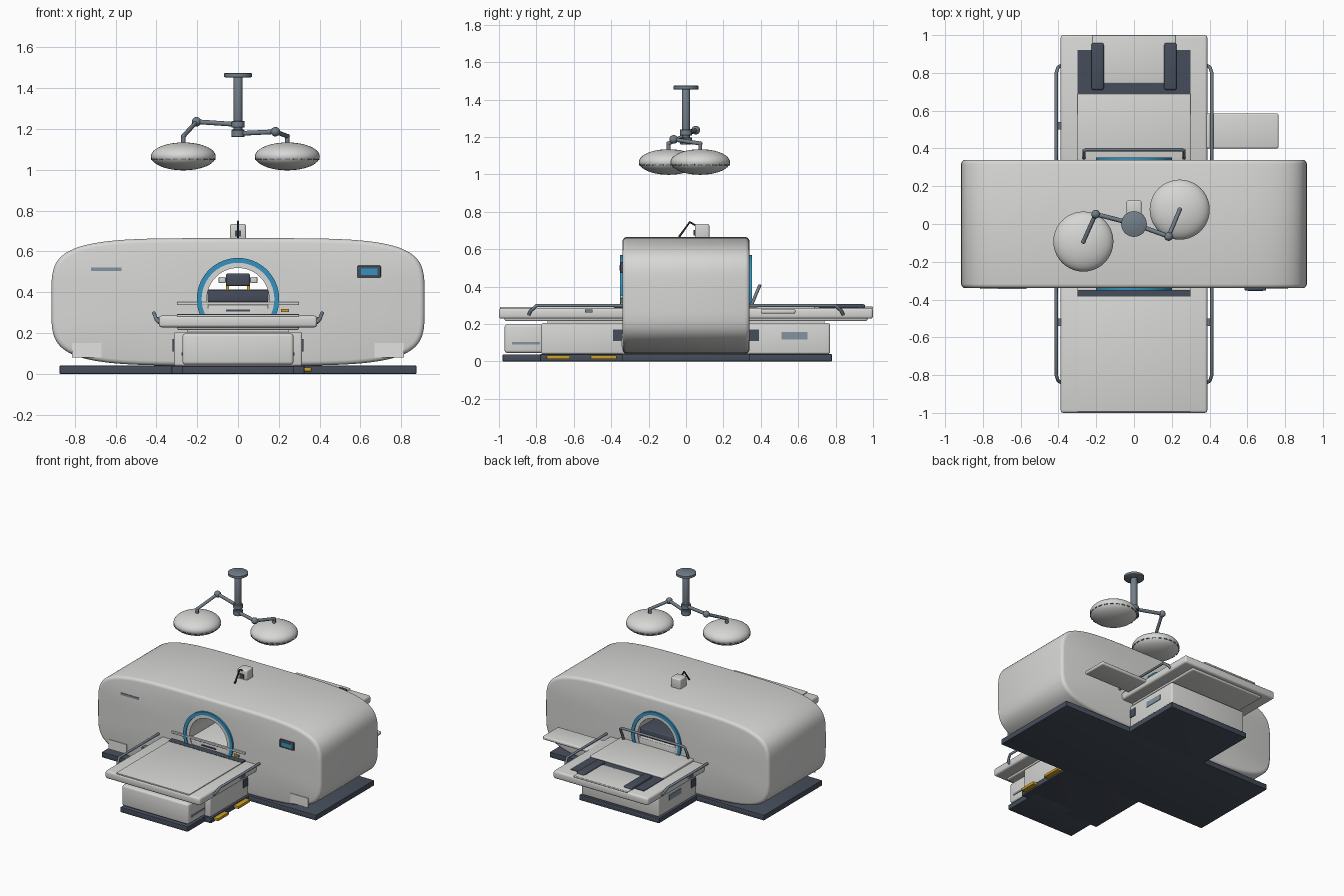
import bpy, bmesh, math
from mathutils import Vector

if "Cube" in bpy.data.objects:
    bpy.data.objects.remove(bpy.data.objects["Cube"])

COLOURS = {
    "white": (0.68, 0.68, 0.67), "pale_label": (0.76, 0.76, 0.75),
    "navy": (0.062, 0.076, 0.105), "steel": (0.17, 0.21, 0.25),
    "blue": (0.035, 0.29, 0.52), "yellow": (0.62, 0.36, 0.02),
    "slate": (0.23, 0.29, 0.35), "black": (0.02, 0.022, 0.028),
}
MATS = {}
for n, c in COLOURS.items():
    MATS[n] = bpy.data.materials.new(n)
    MATS[n].diffuse_color = (*c, 1)


def finish(name, bm, mat, smooth=True):
    bmesh.ops.recalc_face_normals(bm, faces=bm.faces)
    me = bpy.data.meshes.new(name)
    bm.to_mesh(me)
    bm.free()
    me.materials.append(MATS[mat])
    ob = bpy.data.objects.new(name, me)
    bpy.context.collection.objects.link(ob)
    if smooth:
        bpy.ops.object.select_all(action='DESELECT')
        ob.select_set(True)
        bpy.context.view_layer.objects.active = ob
        bpy.ops.object.shade_smooth_by_angle(angle=math.radians(35))
    return ob


def box(name, x, y, z, mat, bevel=0.0):
    """Box from (min, max) ranges, with optional rounded edges."""
    bm = bmesh.new()
    bmesh.ops.create_cube(bm, size=1)
    for v in bm.verts:
        v.co = [r[0] + (c + 0.5) * (r[1] - r[0]) for c, r in zip(v.co, (x, y, z))]
    if bevel:
        bmesh.ops.bevel(bm, geom=bm.edges[:], offset=bevel, segments=3,
                        profile=0.5, affect='EDGES')
    return finish(name, bm, mat, bevel > 0)


def loft(name, rings, mat, closed=False):
    """Skin a list of equal-length point rings."""
    bm = bmesh.new()
    vs = [[bm.verts.new(p) for p in r] for r in rings]
    n = len(vs[0])
    pairs = list(zip(vs, vs[1:])) + ([(vs[-1], vs[0])] if closed else [])
    for a, b in pairs:
        for i in range(n):
            j = (i + 1) % n
            bm.faces.new((a[i], a[j], b[j], b[i]))
    if not closed:
        bm.faces.new(vs[0])
        bm.faces.new(vs[-1])
    return finish(name, bm, mat)


def lathe(name, centre, profile, mat, n=32):
    """Vertical turned part from (radius, z) points."""
    cx, cy = centre
    ang = [2 * math.pi * i / n for i in range(n)]
    return loft(name, [[(cx + r * math.cos(t), cy + r * math.sin(t), z) for t in ang]
                       for r, z in profile], mat)


def disc(name, c, r, z0, z1, mat):
    return lathe(name, c, [(r * .93, z0), (r, z0 + .003), (r, z1 - .003), (r * .93, z1)], mat)


def tube(name, pts, r, mat):
    cu = bpy.data.curves.new(name, 'CURVE')
    cu.dimensions = '3D'
    cu.bevel_depth = r
    cu.bevel_resolution = 3
    cu.use_fill_caps = True
    sp = cu.splines.new('POLY')
    sp.points.add(len(pts) - 1)
    for p, q in zip(sp.points, pts):
        p.co = (*q, 1)
    cu.materials.append(MATS[mat])
    ob = bpy.data.objects.new(name, cu)
    bpy.context.collection.objects.link(ob)
    return ob


def ball(name, c, r, mat, zscale=1.0):
    bm = bmesh.new()
    bmesh.ops.create_uvsphere(bm, u_segments=40, v_segments=24, radius=r)
    for v in bm.verts:
        v.co = Vector((v.co.x, v.co.y, v.co.z * zscale)) + Vector(c)
    return finish(name, bm, mat)


# Scanner housing: soft superellipse with a round bore through it
N = 128
BZ = 0.366
ANG = [2 * math.pi * i / N for i in range(N)]


def shell_ring(inset, y):
    a, b, e = 0.915 - inset, 0.3125 - inset, 2 / 4.5
    return [(a * math.copysign(abs(math.cos(t)) ** e, math.cos(t)), y,
             0.3525 + b * math.copysign(abs(math.sin(t)) ** e, math.sin(t))) for t in ANG]


def bore_ring(r, y):
    return [(r * math.cos(t), y, BZ + r * math.sin(t)) for t in ANG]


rim = [(0.022, .34), (0.011, .337), (0.003, .329), (0, .318)]
rings = [bore_ring(.165, -.34)] + [shell_ring(i, -y) for i, y in rim]
rings += [shell_ring(i, y) for i, y in reversed(rim)] + [bore_ring(.165, .34)]
loft("scanner_housing", rings, "white", closed=True)


def bore_band(name, r0, r1, y0, y1, mat):
    loft(name, [bore_ring(r0, y0), bore_ring(r1, y0), bore_ring(r1, y1), bore_ring(r0, y1)],
         mat, closed=True)


bore_band("bore_liner", .153, .181, -.346, .346, "white")
bore_band("front_light_ring", .178, .202, -.352, -.335, "blue")
bore_band("rear_light_ring", .178, .202, .335, .352, "blue")

# Bore interior: deck, pad and head coil
box("bore_deck", (-.148, .148), (-.34, .34), (.22, .345), "white", .005)
box("deck_slot", (-.06, .06), (-.346, -.338), (.305, .315), "navy")
box("bore_pad", (-.15, .15), (.0, .33), (.352, .412), "navy", .008)
box("head_coil", (-.06, .06), (.05, .2), (.43, .492), "navy", .01)
for s in (-1, 1):
    box("coil_side", sorted((s * .06, s * .095)), (.08, .17), (.445, .475), "white", .005)
    box("coil_post", sorted((s * .045, s * .06)), (.1, .13), (.40, .45), "yellow")

# Housing front details
box("front_ledge", (-.3, .3), (-.352, -.335), (.337, .352), "white", .003)
box("warning_label", (.21, .25), (-.349, -.339), (.303, .318), "yellow")
box("display_frame", (.585, .70), (-.352, -.335), (.472, .53), "navy", .005)
box("display_screen", (.603, .684), (-.355, -.35), (.485, .516), "blue")
box("name_stripe", (-.72, -.57), (-.344, -.336), (.505, .521), "slate")
for s in (-1, 1):
    box("lower_vent", sorted((s * .67, s * .815)), (-.345, -.337), (.08, .15), "pale_label")

# Cross-shaped floor base
box("base_cross", (-.875, .875), (-.34, .34), (0, .04), "navy", .004)
box("base_long", (-.325, .325), (-.78, .78), (0, .039), "navy", .004)
box("base_front", (-.275, .275), (-.98, -.7), (0, .038), "navy", .004)
for y in ((-.745, -.62), (-.51, -.37)):
    box("foot_pedal", (.32, .36), y, (.012, .032), "yellow", .003)

# Pedestals
box("front_pedestal", (-.315, .315), (-.775, -.3), (.038, .205), "white", .012)
box("front_pedestal_nose", (-.272, .272), (-.97, -.74), (.045, .198), "white", .015)
box("rear_pedestal", (-.315, .315), (.3, .77), (.038, .205), "white", .012)
for s in (-1, 1):
    def side(x):
        return sorted((s * (x - .003), s * (x + .004)))
    box("front_vent", side(.316), (-.39, -.34), (.11, .17), "navy")
    box("rear_vent", side(.316), (.34, .39), (.11, .17), "navy")
    box("rear_side_panel", side(.315), (.51, .65), (.118, .157), "slate")
    box("nose_stripe", side(.272), (-.93, -.78), (.09, .104), "slate")

# Patient tables, front and rear
for nm, s in (("front", -1), ("rear", 1)):
    def span(a, b):
        return sorted((s * a, s * b))
    box(nm + "_table_neck", (-.25, .25), span(.3, .74), (.19, .225), "white")
    box(nm + "_table_keel", (-.30, .30), span(.3, .97), (.215, .245), "white", .01)
    box(nm + "_table_top", (-.388, .388), span(.3, 1.0), (.228, .285), "white", .014)
    # Side rails with bent-down ends
    for k in (-1, 1):
        tube(nm + "_side_rail", [(k * .385, s * .84, .25), (k * .402, s * .83, .27),
                                 (k * .412, s * .80, .298), (k * .412, s * .335, .298)],
             .009, "steel")
        box(nm + "_rail_mount", sorted((k * .38, k * .41)), span(.5, .54), (.262, .278), "steel")
box("front_mattress", (-.3, .3), (-.995, -.38), (.28, .291), "white", .004)
box("front_mattress_band", (-.3, .3), (-.385, -.335), (.28, .293), "navy")
box("rear_mattress", (-.3, .3), (.335, .69), (.28, .302), "white", .006)
box("rear_plate", (-.3, .3), (.685, .92), (.28, .289), "navy")
box("rear_headboard", (-.22, .22), (.745, 1.0), (.28, .293), "white", .005)
for s in (-1, 1):
    box("rear_strap", sorted((s * .16, s * .226)), (.71, .958), (.282, .306), "navy", .01)

# Rear grab handle and side tray
tube("rear_handle", [(-.265, .35, .3), (-.265, .388, .392), (-.25, .394, .404),
                     (.25, .394, .404), (.265, .388, .392), (.265, .35, .3)], .009, "steel")
box("side_tray", (.3, .765), (.4, .585), (.255, .28), "white", .009)

# Sensor unit on the roof
box("roof_sensor", (-.04, .04), (.047, .125), (.655, .735), "white", .01)
box("sensor_window", (-.015, .015), (.041, .049), (.672, .702), "navy")
tube("sensor_arm", [(0, -.038, .664), (0, .02, .745), (0, .06, .722)], .006, "black")

# Ceiling mount and column
O = (0, 0)
disc("ceiling_plate", O, .068, 1.453, 1.475, "steel")
disc("column", O, .022, 1.18, 1.456, "steel")
disc("upper_collar", O, .032, 1.207, 1.24, "steel")
disc("lower_collar", O, .032, 1.16, 1.197, "steel")

# Two surgical lamps on jointed arms
for nm, root, elbow, c in (
        ("left", (0, 0, 1.222), (-.203, .052, 1.236), (-.268, -.093)),
        ("right", (0, 0, 1.178), (.183, -.066, 1.187), (.242, .076))):
    cx, cy = c
    drop = 1.165
    tube(nm + "_inner_arm", [root, elbow], .012, "steel")
    ball(nm + "_elbow", elbow, .023, "steel")
    tube(nm + "_outer_arm", [elbow, (cx, cy, drop)], .011, "steel")
    ball(nm + "_wrist", (cx, cy, drop), .012, "steel")
    tube(nm + "_drop", [(cx, cy, drop), (cx, cy, 1.12)], .011, "steel")
    ball(nm + "_lamp", (cx, cy, 1.066), .159, "white", .43)
    # Rim studs around the lamp edge
    bm = bmesh.new()
    for i in range(24):
        t = 2 * math.pi * i / 24
        vs = bmesh.ops.create_cube(bm, size=1)["verts"]
        for v in vs:
            r, w, h = .152 + v.co.x * .012, v.co.y * .024, v.co.z * .007
            v.co = (cx + r * math.cos(t) - w * math.sin(t),
                    cy + r * math.sin(t) + w * math.cos(t), 1.052 + h)
    finish(nm + "_rim_studs", bm, "steel", False)

for m in bpy.data.materials:
    if m.users and not m.is_grease_pencil:
        m.use_nodes = True
        m.node_tree.nodes["Principled BSDF"].inputs["Base Color"].default_value = m.diffuse_color
